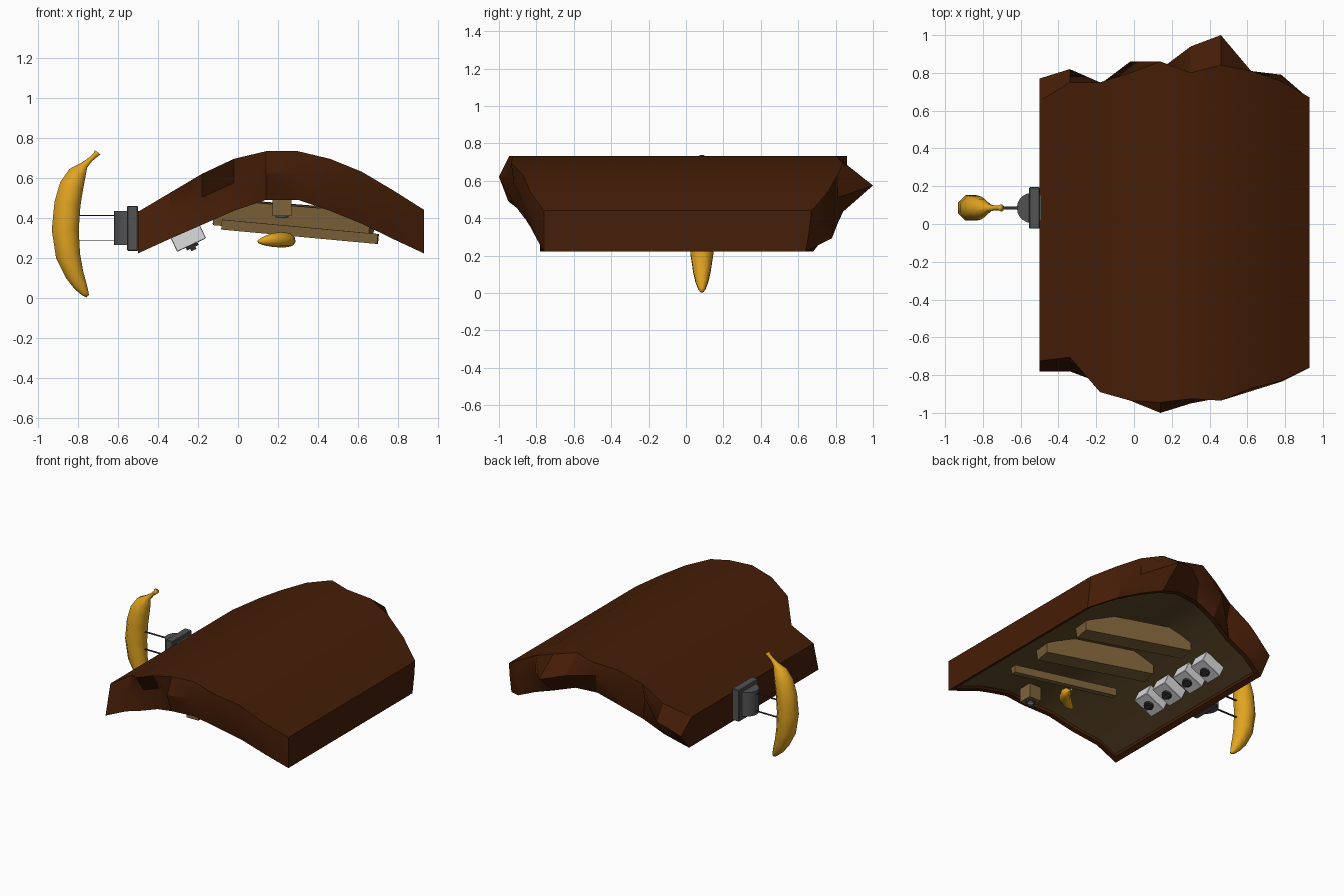
import bpy, bmesh, math
from mathutils import Vector, Matrix

if "Cube" in bpy.data.objects:
    bpy.data.objects.remove(bpy.data.objects["Cube"])


def mat(name, rgb):
    m = bpy.data.materials.new(name)
    m.diffuse_color = (*rgb, 1)
    m.use_nodes = True
    m.node_tree.nodes["Principled BSDF"].inputs["Base Color"].default_value = m.diffuse_color
    return m


BROWN = mat("bark brown", (0.060, 0.0125, 0.002))
INNER = mat("inner olive brown", (0.115, 0.067, 0.022))
TAN = mat("wood tan", (0.21, 0.125, 0.042))
YELLOW = mat("banana yellow", (0.75, 0.37, 0.015))
GREY = mat("dark grey", (0.085, 0.085, 0.085))
BLACK = mat("near black", (0.03, 0.03, 0.03))
WHITE = mat("pale grey", (0.72, 0.72, 0.72))


def finish(name, bm, m, smooth=True):
    bmesh.ops.recalc_face_normals(bm, faces=bm.faces)
    me = bpy.data.meshes.new(name)
    bm.to_mesh(me)
    bm.free()
    me.materials.append(m)
    ob = bpy.data.objects.new(name, me)
    bpy.context.collection.objects.link(ob)
    if smooth:
        bpy.ops.object.select_all(action='DESELECT')
        ob.select_set(True)
        bpy.context.view_layer.objects.active = ob
        bpy.ops.object.shade_smooth_by_angle(angle=math.radians(30))
    return ob


def box(name, size, m, at=(0, 0, 0), rot=Matrix(), bevel=0):
    bm = bmesh.new()
    M = Matrix.Translation(at) @ rot @ Matrix.Diagonal((*size, 1))
    bmesh.ops.create_cube(bm, size=1, matrix=M)
    if bevel:
        bmesh.ops.bevel(bm, geom=bm.edges[:], offset=bevel, segments=1, affect='EDGES')
    return finish(name, bm, m, smooth=False)


def cyl(name, r, depth, m, at, rot=Matrix(), seg=16):
    bm = bmesh.new()
    bmesh.ops.create_cone(bm, cap_ends=True, segments=seg, radius1=r, radius2=r,
                          depth=depth, matrix=Matrix.Translation(at) @ rot)
    return finish(name, bm, m)


def rot(deg, axis):
    return Matrix.Rotation(math.radians(deg), 4, axis)


def loft(bm, sections):
    """Skin closed sections (lists of points) and cap both ends."""
    loops = [[bm.verts.new(p) for p in s] for s in sections]
    n = len(loops[0])
    for p, q in zip(loops, loops[1:]):
        for i in range(n):
            j = (i + 1) % n
            bm.faces.new((p[i], p[j], q[j], q[i]))
    bm.faces.new(loops[0])
    bm.faces.new(loops[-1])
    bmesh.ops.remove_doubles(bm, verts=bm.verts, dist=1e-5)


# arched shell: outer height, inner height, and y of top / middle / inner edges
xs = [-.5, -.34, -.18, -.02, .14, .30, .46, .62, .78, .93]
zt = [.43, .525, .62, .695, .733, .733, .695, .63, .535, .44]
zb = [.222, .295, .365, .435, .49, .49, .435, .37, .292, .222]
front = [(-.725, -.75, -.78), (-.705, -.75, -.78), (-.89, -.81, -.84), (-.935, -.86, -.88),
         (-.945, -1.0, -.95), (-.925, -.95, -.93), (-.935, -.92, -.89), (-.87, -.885, -.84),
         (-.83, -.835, -.80), (-.76, -.76, -.76)]
back = [(.65, .77, .68), (.75, .82, .73), (.75, .72, .74), (.80, .86, .78), (.86, .82, .80),
        (.80, .94, .82), (.84, 1.0, .84), (.81, .81, .81), (.755, .79, .78), (.67, .66, .64)]
rows = [(x, t, b, *f, *k) for x, t, b, f, k in zip(xs, zt, zb, front, back)]
RIM, DEPTH = .035, .024


def mix(a, b, f):
    return tuple(p + (q - p) * f for p, q in zip(a, b))


def section(row, depth):
    x, t, b, f0, f1, f2, k0, k1, k2 = row
    mid = (t + b) / 2 + .01
    return [(x, f0, t), (x, f1, mid), (x, f2, b), (x, f2 + RIM, b), (x, f2 + RIM, b + depth),
            (x, k2 - RIM, b + depth), (x, k2 - RIM, b), (x, k2, b), (x, k1, mid), (x, k0, t)]


first, last = mix(rows[0], rows[1], RIM / .16), mix(rows[-1], rows[-2], RIM / .15)
hollow = [first, *rows[1:-1], last]
bm = bmesh.new()
loft(bm, [section(rows[0], 0), section(first, 0), *[section(r, DEPTH) for r in hollow],
          section(last, 0), section(rows[-1], 0)])
finish("arched_shell", bm, BROWN)

# olive lining on the floor of the recess
bm = bmesh.new()
loft(bm, [[(x, y, b + DEPTH + dz) for y, dz in ((f2 + RIM, .002), (f2 + RIM, -.004),
           (k2 - RIM, -.004), (k2 - RIM, .002))] for x, t, b, f0, f1, f2, k0, k1, k2 in hollow])
finish("hollow_lining", bm, INNER)

# banana: round sections of varying radius along a curved path (x, z, radius)
PATH = [(-.752, .008, .010), (-.765, .024, .021), (-.788, .06, .036), (-.817, .115, .050),
        (-.850, .21, .066), (-.864, .34, .073), (-.853, .47, .071), (-.832, .56, .065),
        (-.804, .62, .050), (-.768, .664, .020), (-.738, .692, .013), (-.712, .715, .014),
        (-.702, .728, .019)]


def banana(name, M, fat=1):
    secs, n = [], 8
    for i, (x, z, r) in enumerate(PATH):
        a, b = PATH[max(i - 1, 0)], PATH[min(i + 1, len(PATH) - 1)]
        t = Vector((b[0] - a[0], 0, b[1] - a[1])).normalized()
        side = Vector((-t.z, 0, t.x))
        angles = [2 * math.pi * (k + .5) / n for k in range(n)]
        secs.append([M @ (Vector((x, 0, z)) + fat * r * (math.cos(g) * side
                     + math.sin(g) * Vector((0, 1, 0)))) for g in angles])
    bm = bmesh.new()
    loft(bm, secs)
    finish(name, bm, YELLOW, smooth=False).data.shade_smooth()


banana("large_banana", Matrix.Translation((0, .085, 0)))
small = (Matrix.Translation((.205, -.43, .287)) @ rot(45, 'Z') @ rot(90, 'Y') @ rot(75, 'Z')
         @ Matrix.Scale(.35, 4) @ Matrix.Translation((.83, 0, -.36)))
banana("small_banana", small, 1.5)

# wall bracket with rounded housing and two flat prongs
box("bracket_plate", (.055, .22, .225), GREY, (-.5275, .085, .3475), bevel=.004)
cyl("bracket_housing", .08, .17, GREY, (-.54, .085, .35), seg=20)
for i, z in enumerate((.412, .288)):
    box(f"bracket_prong_{i}", (.25, .014, .004), BLACK, (-.70, .085, z))


# sloping planks on the underside, from one end point to the other
def plank(name, a, b, w, h):
    a, b = Vector(a), Vector(b)
    d = b - a
    x = d.normalized()
    y = Vector((0, 0, 1)).cross(x).normalized()
    R = Matrix((x, y, x.cross(y))).transposed().to_4x4()
    bm = bmesh.new()
    bmesh.ops.create_cube(bm, size=1)
    for v in bm.verts:
        taper = .75 if v.co.z < 0 else 1
        v.co = Vector((v.co.x * d.length, v.co.y * w * taper, v.co.z * h))
    bm.transform(Matrix.Translation((a + b) / 2) @ R)
    finish(name, bm, TAN, smooth=False)


plank("thin_plank", (-.08, -.29, .366), (.70, -.38, .294), .05, .05)
plank("middle_plank", (-.11, .01, .428), (.67, -.13, .363), .16, .13)
plank("back_plank", (-.11, .39, .433), (.65, .24, .373), .16, .13)

# small block with a round socket
box("small_block", (.095, .10, .10), TAN, (.22, -.78, .46))
cyl("block_socket_rim", .032, .012, GREY, (.22, -.78, .408))
cyl("block_socket", .018, .012, WHITE, (.22, -.78, .405))

# four tilted pale boxes with dark knobs
tilt = rot(-25, 'Y')
for i, y in enumerate((-.125, .055, .26, .44)):
    base = Vector((-.25, y, .302))
    box(f"switch_box_{i}", (.16, .125, .085), WHITE, base, tilt, bevel=.003)
    cyl(f"switch_knob_{i}", .032, .016, BLACK, base + tilt @ Vector((0, 0, -.049)), tilt)
    box(f"switch_lever_{i}", (.028, .05, .02), BLACK, base + tilt @ Vector((0, 0, -.06)), tilt)
